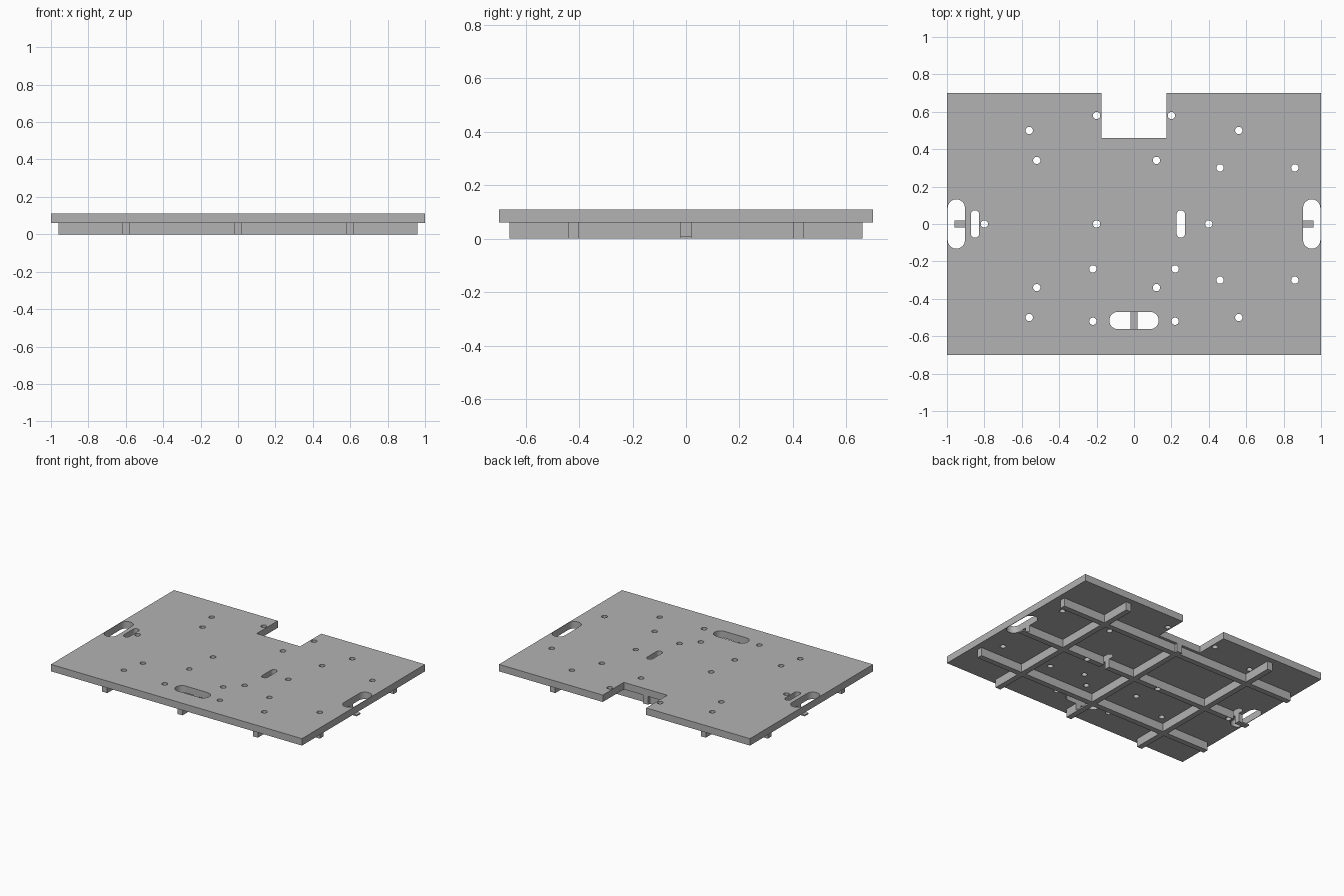
import bpy
import bmesh
import math

cube = bpy.data.objects.get("Cube")
if cube:
    bpy.data.objects.remove(cube, do_unlink=True)

grey = bpy.data.materials.new("plain grey")
grey.use_nodes = True
colour = (0.45, 0.45, 0.45, 1)
grey.diffuse_color = colour
grey.node_tree.nodes["Principled BSDF"].inputs["Base Color"].default_value = colour

RIB_TOP, DECK_TOP = 0.06, 0.11
RIB_HALF = 0.02


def prism(bm, outline, z0, z1):
    """Extrude a counter-clockwise outline from z0 up to z1."""
    low = [bm.verts.new((x, y, z0)) for x, y in outline]
    high = [bm.verts.new((x, y, z1)) for x, y in outline]
    bm.faces.new(low[::-1])
    bm.faces.new(high)
    n = len(outline)
    for i in range(n):
        j = (i + 1) % n
        bm.faces.new((low[i], low[j], high[j], high[i]))


def box(x0, x1, y0, y1):
    return [(x0, y0), (x1, y0), (x1, y1), (x0, y1)]


def slot(cx, cy, half_x, half_y, steps=10):
    """Rounded slot outline; equal halves give a circle."""
    r = min(half_x, half_y)
    dx, dy = half_x - r, half_y - r
    points = []
    for quarter, (sx, sy) in enumerate([(1, 1), (-1, 1), (-1, -1), (1, -1)]):
        for i in range(steps + 1):
            a = (quarter + i / steps) * math.pi / 2
            p = (round(cx + sx * dx + r * math.cos(a), 5),
                 round(cy + sy * dy + r * math.sin(a), 5))
            if p not in points:
                points.append(p)
    return points


def make_object(name, shapes):
    """One object from a list of (outline, bottom, top)."""
    bm = bmesh.new()
    for outline, z0, z1 in shapes:
        prism(bm, outline, z0, z1)
    mesh = bpy.data.meshes.new(name)
    bm.to_mesh(mesh)
    bm.free()
    mesh.materials.append(grey)
    obj = bpy.data.objects.new(name, mesh)
    bpy.context.collection.objects.link(obj)
    return obj


def combine(obj, other, operation):
    mod = obj.modifiers.new("combine", 'BOOLEAN')
    mod.operation = operation
    mod.solver = 'EXACT'
    mod.object = other
    bpy.context.view_layer.update()
    graph = bpy.context.evaluated_depsgraph_get()
    result = bpy.data.meshes.new_from_object(obj.evaluated_get(graph))
    obj.modifiers.clear()
    obj.data = result


# Deck with a notch in the back edge
notch_half, notch_y = 0.173, 0.46
deck = make_object("deck", [([
    (-1, -0.7), (1, -0.7), (1, 0.7), (notch_half, 0.7), (notch_half, notch_y),
    (-notch_half, notch_y), (-notch_half, 0.7), (-1, 0.7)], RIB_TOP, DECK_TOP)])

# Crossing support ribs; the middle one stops at the notch
ribs = make_object("support_ribs", [
    (box(-0.96, 0.96, y - RIB_HALF, y + RIB_HALF), 0, RIB_TOP) for y in (-0.42, 0, 0.42)])
cross_ribs = make_object("cross_ribs", [
    (box(x - RIB_HALF, x + RIB_HALF, -0.66, notch_y if x == 0 else 0.66), 0, RIB_TOP)
    for x in (-0.6, 0, 0.6)])
combine(ribs, cross_ribs, 'UNION')
bpy.data.objects.remove(cross_ribs, do_unlink=True)

# Round holes: mirrored front to back, mirrored side to side, and along the middle
holes = [(x, s * y) for s in (1, -1) for x, y in
         [(-0.52, 0.34), (0.12, 0.34), (0.46, 0.3), (0.86, 0.3)]]
holes += [(s * x, y) for s in (1, -1) for x, y in
          [(0.56, 0.5), (0.56, -0.5), (0.2, 0.58), (0.22, -0.24), (0.22, -0.52)]]
holes += [(x, 0) for x in (-0.8, -0.2, 0.4)]
cuts = [(slot(x, y, 0.0195, 0.0195, 6), -0.1, 0.2) for x, y in holes]

# Narrow strap slots go right through
cuts += [(slot(x, 0, 0.0225, 0.073), -0.1, 0.2) for x in (-0.85, 0.25)]

# Hand grips leave a thin strip of rib at the bottom
cuts += [(slot(x, 0, 0.046, 0.132), 0.01, 0.2) for x in (-0.95, 0.95)]
cuts.append((slot(0, -0.516, 0.132, 0.046), 0.01, 0.2))

cutter = make_object("opening_cutter", cuts)
cutter.hide_render = True
for part in (deck, ribs):
    combine(part, cutter, 'DIFFERENCE')
bpy.data.objects.remove(cutter, do_unlink=True)
